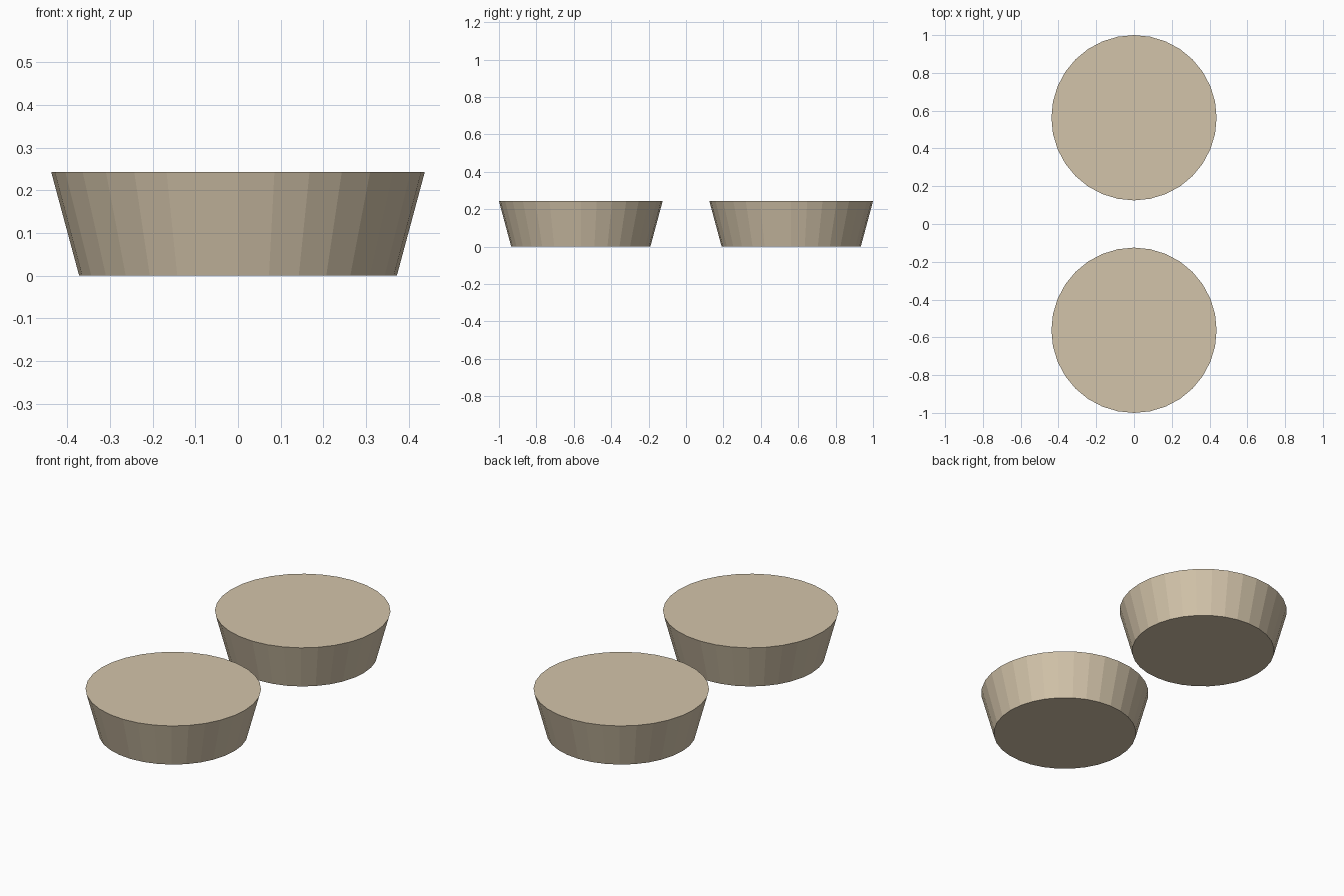
import bpy

if "Cube" in bpy.data.objects:
    bpy.data.objects.remove(bpy.data.objects["Cube"])

SIDES = 32
R_TOP, R_BOTTOM, HEIGHT = 0.4375, 0.372, 0.243
OFFSET = 0.5625

tan = bpy.data.materials.new("tan")
tan.diffuse_color = (0.65, 0.55, 0.40, 1.0)
tan.use_nodes = True
tan.node_tree.nodes["Principled BSDF"].inputs["Base Color"].default_value = tan.diffuse_color


def tapered_disc(name, y):
    # Flat-shaded round block, wider at the top
    bpy.ops.mesh.primitive_cone_add(vertices=SIDES, radius1=R_BOTTOM, radius2=R_TOP,
                                    depth=HEIGHT, location=(0, y, HEIGHT / 2))
    obj = bpy.context.object
    obj.name = name
    obj.data.materials.append(tan)


# Matching pair, front and back
for name, side in (("front_disc", -1), ("back_disc", 1)):
    tapered_disc(name, side * OFFSET)
